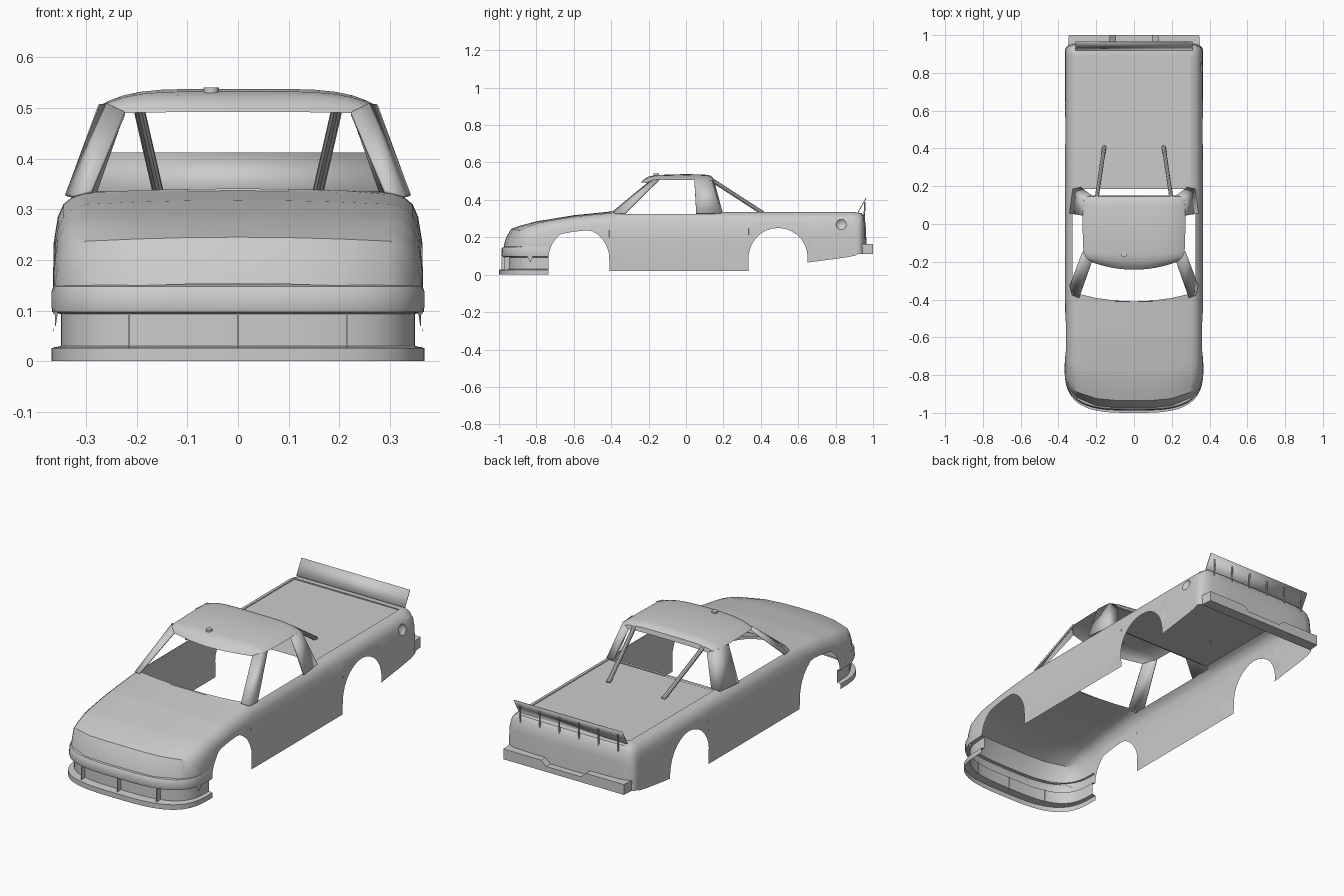
import bpy, bmesh, math
from mathutils import Vector

cube = bpy.data.objects.get("Cube")
if cube:
    bpy.data.objects.remove(cube)

paint = bpy.data.materials.new("grey_paint")
paint.use_nodes = True
paint.diffuse_color = (0.6, 0.6, 0.6, 1)
paint.node_tree.nodes["Principled BSDF"].inputs["Base Color"].default_value = (0.6, 0.6, 0.6, 1)


def finish(bm, name, angle=35):
    bmesh.ops.remove_doubles(bm, verts=bm.verts, dist=0.0002)
    bmesh.ops.recalc_face_normals(bm, faces=bm.faces)
    me = bpy.data.meshes.new(name)
    bm.to_mesh(me)
    bm.free()
    me.materials.append(paint)
    ob = bpy.data.objects.new(name, me)
    bpy.context.collection.objects.link(ob)
    bpy.ops.object.select_all(action='DESELECT')
    ob.select_set(True)
    bpy.context.view_layer.objects.active = ob
    bpy.ops.object.shade_smooth_by_angle(angle=math.radians(angle))
    return ob


def grid(rows, keep=lambda i, j: True):
    """Skin a list of equally long point rows."""
    bm = bmesh.new()
    vs = [[bm.verts.new(p) for p in r] for r in rows]
    for i in range(len(rows) - 1):
        for j in range(len(rows[0]) - 1):
            if keep(i, j):
                bm.faces.new((vs[i][j], vs[i][j + 1], vs[i + 1][j + 1], vs[i + 1][j]))
    return bm, vs


def lerp_table(table, t):
    for (a, p), (b, q) in zip(table, table[1:]):
        if t <= b:
            return p + (q - p) * max(0, (t - a) / (b - a))
    return table[-1][1]


def oval(s, n):
    return max(0, 1 - min(1, abs(s)) ** n) ** (1 / n)


def box(name, lo, hi):
    bm = bmesh.new()
    bmesh.ops.create_cube(bm, size=1)
    for v in bm.verts:
        v.co = [(a + b) / 2 + c * (b - a) for a, b, c in zip(lo, hi, v.co)]
    return finish(bm, name)


def rod(name, a, b, r, sides=8):
    a, b = Vector(a), Vector(b)
    bm = bmesh.new()
    bmesh.ops.create_cone(bm, cap_ends=True, segments=sides, radius1=r, radius2=r, depth=(b - a).length)
    turn = (b - a).to_track_quat('Z', 'Y')
    for v in bm.verts:
        v.co = turn @ v.co + (a + b) / 2
    return finish(bm, name)


# Body shell: cross-sections along the length
TOP = [(-.975, .145), (-.962, .19), (-.935, .237), (-.88, .256), (-.8, .277), (-.6, .31),
       (-.37, .333), (.9, .335), (.94, .328), (.955, .31), (.962, .25), (.966, .13)]
WIDTH = [(0, .30), (.008, .325), (.025, .345), (.05, .356), (.1, .364), (.2, .366), (.34, .362)]
ARCHES = [(-.735, -.41), (.335, .65)]
SIDE = 6


def bottom(y):
    for a, b in ARCHES:
        if a < y < b:
            r = (b - a) / 2
            return .25 - r + math.sqrt(r * r - (y - (a + b) / 2) ** 2)
    if y <= -.735:
        return .1
    return .02 if y < .5 else .065 + (y - .65) * .13


def section(v):
    t = lerp_table(TOP, v)
    b = min(bottom(v), t - .08)
    zs = [b + (t - .05 - b) * k / (SIDE - 1) for k in range(SIDE)]
    half = [(lerp_table(WIDTH, t - z), z) for z in zs]
    half += [(lerp_table(WIDTH, d), t - d) for d in (.025, .008, 0)]
    half += [(x, t) for x in (.2, .1, 0)]
    out = []
    for k, (x, z) in enumerate(half):
        y = v
        if v < -.74:
            y = -.74 + (v + .74) * oval(x / .368, 3)
        elif v > .85:
            y = .85 + (v - .85) * oval(x / .37, 6)
        if v > .95:
            z = max(z, .11)
        if k >= SIDE and v <= -.36:
            z += .008 * max(0, 1 - (x / .3) ** 2)
            if v == -.36:
                y -= .05 * max(0, 1 - (x / .33) ** 2)
        out.append((x, y, z))
    return out + [(-x, y, z) for x, y, z in reversed(out[:-1])]


stations = [p[0] for p in TOP if p[0] != -.37]
stations += [-.84, -.77, -.47, -.36, -.1, .055, .185, .2, .7, .79, .87, .89]
for a, b in ARCHES:
    stations += [a, a + .0005, b - .0005, b]
    stations += [(a + b) / 2 - (b - a) / 2 * math.cos(math.pi * k / 14) for k in range(1, 14)]
stations = sorted(set(stations))
rows = [section(v) for v in stations]
last = len(rows[0]) - 2
hole_row = stations.index(.79)


def keep(i, j):
    a, b = stations[i], stations[i + 1]
    edge = min(j, last - j)
    if a >= -.36 and b <= .185 and edge >= SIDE + 1:
        return False                       # cab opening
    if a >= .2 and b <= .89 and edge >= SIDE + 2:
        return False                       # bed opening
    return not (i == hole_row and 3 <= j <= 5)


bm, vs = grid(rows, keep)
# Fuel filler: round funnel set into the left side
a, b = vs[hole_row], vs[hole_row + 1]
loop = a[3:7] + b[3:7][::-1]
rim = []
for k in range(16):
    t = math.tau * k / 16
    z = .268 + .028 * math.sin(t)
    rim.append(bm.verts.new((lerp_table(WIDTH, .335 - z), .83 + .028 * math.cos(t), z)))
edges = []
for ring in (loop, rim):
    for p, q in zip(ring, ring[1:] + ring[:1]):
        edges.append(bm.edges.get((p, q)) or bm.edges.new((p, q)))
bmesh.ops.bridge_loops(bm, edges=edges)
cup = bm.verts.new((.328, .83, .268))
for p, q in zip(rim, rim[1:] + rim[:1]):
    bm.faces.new((p, q, cup))
finish(bm, "body_shell")

# Front bumper: splitter, recessed grille band and upper lip
BUMPER = [(0, .368, -1), (.026, .368, -1), (.03, .35, -.96), (.093, .35, -.96), (.097, .367, -.985),
          (.105, .368, -.988), (.138, .368, -.986), (.148, .365, -.98), (.151, .357, -.965)]
rows = []
for z, w, front in BUMPER:
    row = []
    for k in range(33):
        t = math.pi * (k / 32 - .5)
        s, c = math.sin(t), max(0, math.cos(t))
        row.append((w * math.copysign(abs(s) ** (2 / 3.2), s), -.735 + (front + .735) * c ** (2 / 3.2), z))
    rows.append(row)
finish(grid(rows)[0], "front_bumper")
for x in (-.215, 0, .215):
    yf = -.735 - .24 * oval(x / .368, 3.2)
    box("grille_strut", (x - .002, yf - .012, .028), (x + .002, yf + .02, .095))

# Roof: rows of (y, bow, half width, edge height, centre height)
ROOF = [(-.242, .04, .224, .49, .492), (-.225, .035, .24, .5, .51), (-.2, .025, .255, .505, .525),
        (-.16, .01, .268, .505, .533), (0, 0, .273, .505, .538), (.1, 0, .271, .505, .535),
        (.13, 0, .266, .505, .53), (.145, 0, .25, .503, .518), (.15, 0, .225, .49, .495)]
rows = []
for y, bow, w, ze, zc in ROOF:
    row = []
    for k in range(-8, 9):
        s = math.sin(math.pi / 2 * k / 8)
        row.append((w * s, y + bow * s * s, zc + (ze - zc) * abs(s) ** 5))
    rows.append(row)
finish(grid(rows)[0], "roof")

# Pillars: inner edge, corner and side edge, from sill to roof
PILLARS = {
    "front_pillar": [[(.29, -.39, .335), (.326, -.375, .325), (.338, -.325, .328)],
                     [(.224, -.202, .49), (.255, -.175, .506), (.27, -.145, .506)]],
    "rear_pillar": [[(.28, .192, .334), (.322, .184, .326), (.338, .055, .326)],
                    [(.225, .15, .49), (.266, .13, .506), (.272, .045, .506)]]}
for name, ends in PILLARS.items():
    for side, m in (("left", 1), ("right", -1)):
        rows = [[(x * m, y, z) for x, y, z in r] for r in ends]
        ob = finish(grid(rows)[0], side + "_" + name)
        wall = ob.modifiers.new("thickness", 'SOLIDIFY')
        wall.thickness = .008
        wall.offset = -m if name == "front_pillar" else m
        wall.offset = 0

# Bed cover and braces
box("bed_cover", (-.3, .2, .326), (.3, .89, .331))
for m in (-1, 1):
    rod("bed_brace", (m * .157, .41, .33), (m * .197, .14, .505), .011, 10)

# Rear spoiler with struts
bm, _ = grid([[(-.31, .922, .333), (.31, .922, .333)], [(-.31, .965, .41), (.31, .965, .41)]])
blade = finish(bm, "rear_spoiler")
blade.modifiers.new("thickness", 'SOLIDIFY').thickness = .004
for k in range(6):
    x = -.28 + .112 * k
    rod("spoiler_strut", (x, .952, .3), (x, .957, .388), .004, 6)

# Rear bumper with a dropped centre step
outline = [(-.35, .11), (.35, .11), (.35, .163), (.13, .163), (.1, .138), (-.1, .138), (-.13, .163), (-.35, .163)]
bm = bmesh.new()
face = bm.faces.new([bm.verts.new((x, .94, z)) for x, z in outline])
ext = bmesh.ops.extrude_face_region(bm, geom=[face])["geom"]
for v in ext:
    if isinstance(v, bmesh.types.BMVert):
        v.co.y = 1
        v.co.x *= .985
finish(bm, "rear_bumper")

# Roof vent cap
rod("roof_cap", (-.053, -.16, .525), (-.053, -.16, .541), .015, 12)
